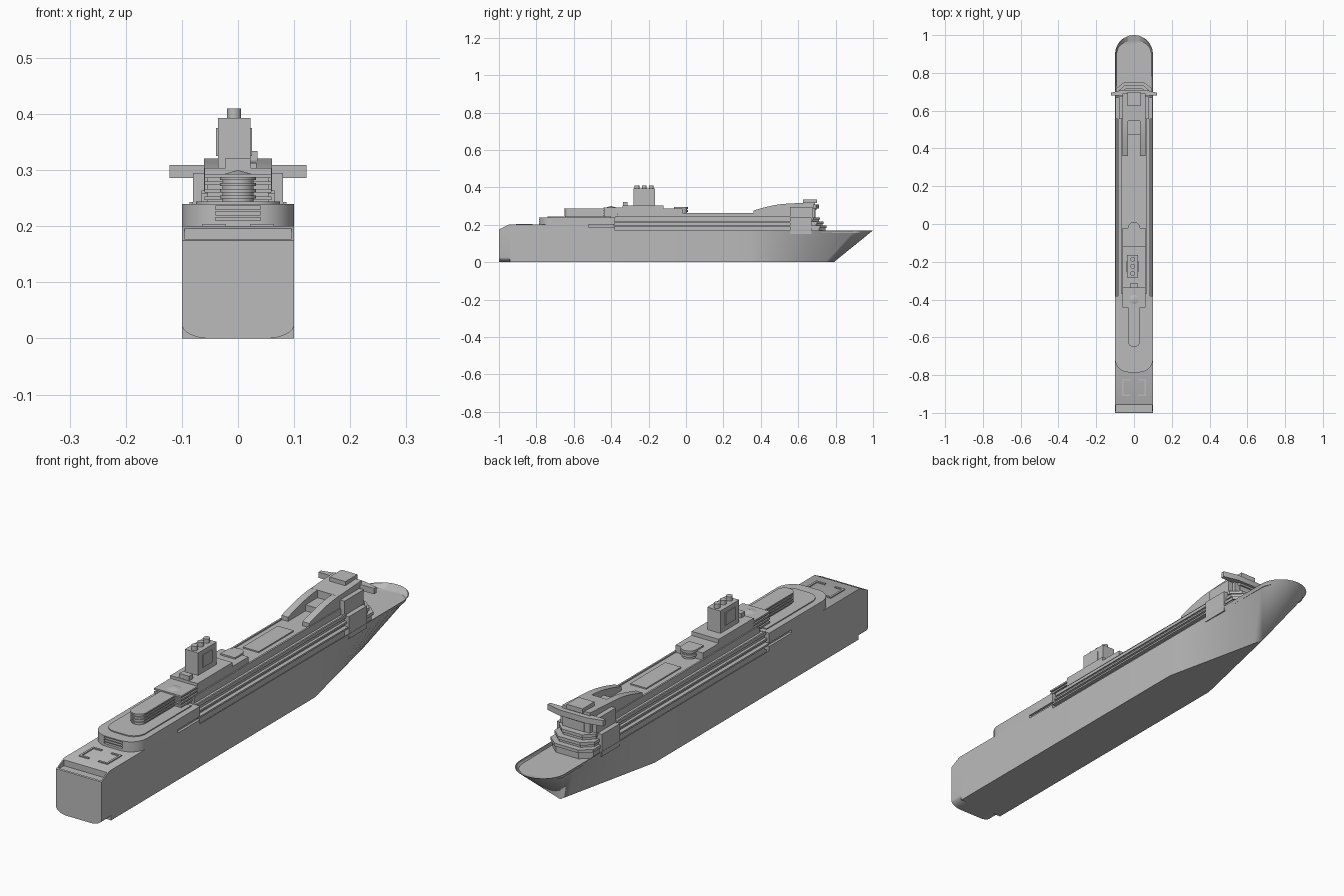
import bpy, bmesh, math
from math import sin, cos, pi

cube = bpy.data.objects.get("Cube")
if cube:
    bpy.data.objects.remove(cube, do_unlink=True)

grey = bpy.data.materials.new("ship_grey")
grey.use_nodes = True
grey.diffuse_color = (0.5, 0.5, 0.5, 1)
grey.node_tree.nodes["Principled BSDF"].inputs["Base Color"].default_value = (0.5, 0.5, 0.5, 1)
made = []


def finish(name, bm):
    bmesh.ops.remove_doubles(bm, verts=bm.verts[:], dist=0.0002)
    bmesh.ops.recalc_face_normals(bm, faces=bm.faces[:])
    mesh = bpy.data.meshes.new(name)
    bm.to_mesh(mesh)
    bm.free()
    mesh.materials.append(grey)
    ob = bpy.data.objects.new(name, mesh)
    bpy.context.collection.objects.link(ob)
    made.append(ob)
    return ob


def loft(name, rings):
    """Closed solid through rings of equal point count."""
    bm = bmesh.new()
    rows = [[bm.verts.new(p) for p in ring] for ring in rings]
    n = len(rows[0])
    for a, b in zip(rows, rows[1:]):
        for i in range(n):
            j = (i + 1) % n
            bm.faces.new((a[i], a[j], b[j], b[i]))
    bm.faces.new(rows[0][::-1])
    bm.faces.new(rows[-1])
    return finish(name, bm)


def up(name, outline, z0, z1):
    return loft(name, [[(x, y, z) for x, y in outline] for z in (z0, z1)])


def across(name, profile, x0, x1):
    return loft(name, [[(x, y, z) for y, z in profile] for x in (x0, x1)])


def box(name, x0, x1, y0, y1, z0, z1):
    return up(name, [(x0, y0), (x1, y0), (x1, y1), (x0, y1)], z0, z1)


def rounded(hw, y0, y1, r0=0, r1=0, seg=10):
    """Outline symmetric in x, with rounded corners at each end."""
    pts = []
    for sx, y, r, start in ((-1, y0, r0, pi), (1, y0, r0, 1.5 * pi),
                            (1, y1, r1, 0), (-1, y1, r1, 0.5 * pi)):
        cy = y + r if y == y0 else y - r
        for i in range(seg + 1 if r else 1):
            a = start + i * pi / 2 / seg
            pts.append((sx * (hw - r) + r * cos(a), cy + r * sin(a)))
    return pts


def decks(name, shape, z0, z1, count, inset=0.005):
    """Recessed core with projecting deck slabs; shape(d) is the outline inset by d."""
    up(name + "_core", shape(inset), z0, z1)
    step = (z1 - z0) / count
    for i in range(count):
        top = z0 + (i + 1) * step
        up(f"{name}_deck_{i + 1}", shape(0), top - step * 0.5, top)


def cut(ob, cutters):
    for c in cutters:
        mod = ob.modifiers.new("cut", "BOOLEAN")
        mod.operation, mod.solver, mod.object = "DIFFERENCE", "EXACT", c
        bpy.context.view_layer.objects.active = ob
        bpy.ops.object.modifier_apply(modifier=mod.name)
        made.remove(c)
        bpy.data.objects.remove(c, do_unlink=True)


# Hull: tapered bottom, straight sides, round flared bow with a sunken foredeck
W, SHEER = 0.1, 0.17
bottom, top = [(W, -0.94), (W, -0.4)], [(W, -0.94), (W, -0.4)]
for i in range(11):
    t = i / 10
    bottom.append((W * (1 - t), 0.34 + 0.45 * t))
    top.append((W, 0.34 + 0.56 * t))
for i in range(1, 17):
    a = i * pi / 32
    bottom.append((0, 0.79))
    top.append((W * cos(a), 0.9 + W * sin(a)))


def ring(half, z, fx=1.0, fy=1.0):
    pts = [(x * fx, y if y < 0.9 else 0.9 + (y - 0.9) * fy, z) for x, y in half]
    return pts + [(-x, y, z) for x, y, z in pts[::-1]]


loft("hull", [ring(bottom, 0), ring(top, SHEER), ring(top, SHEER, 0.97, 0.96),
              ring(top, 0.157, 0.95, 0.72)])

# Transom with rounded bilges
bilge = [(0.05 + 0.05 * sin(a), 0.025 - 0.025 * cos(a)) for a in [i * pi / 16 for i in range(9)]]
section = bilge + [(W, SHEER), (-W, SHEER)] + [(-x, z) for x, z in bilge[::-1]]
loft("transom", [[(x, y, z) for x, z in section] for y in (-1, -0.94)])

# Stern deck with a sloped, slotted end
stern = across("stern_deck", [(-1, 0.17), (-1, 0.175), (-0.95, 0.2), (-0.52, 0.2),
                              (-0.52, 0.187), (-0.38, 0.187), (-0.38, 0.17)], -W, W)
cut(stern, [across("slot_cutter", [(-0.995, 0.172), (-0.995, 0.21), (-0.958, 0.21),
                                   (-0.958, 0.172)], -0.095, 0.095)])
box("side_slot_wall", -0.09, 0.09, -0.525, -0.385, 0.18, 0.206)
for s in (-1, 1):
    box("stern_deck_bar", s * 0.055, s * 0.063, -0.91, -0.82, 0.2, 0.204)
    for y in (-0.91, -0.828):
        box("stern_deck_corner", s * 0.022, s * 0.055, y, y + 0.008, 0.2, 0.204)

# Rounded aft lounge with three window slots
lounge = up("aft_lounge", rounded(W, -0.785, -0.38, 0.07), 0.2, 0.24)
cut(lounge, [box("window_cutter", -0.04, 0.04, -0.8, -0.77, z, z + 0.006)
             for z in (0.21, 0.22, 0.23)])
up("aft_sun_deck", rounded(0.075, -0.74, -0.4, 0.05), 0.24, 0.244)

# Aft pavilion, its house, dish and mast base
decks("aft_pavilion", lambda d: rounded(0.032 - d, -0.652 + d, -0.42, 0.0319 - d), 0.244, 0.288, 4, 0.004)
decks("aft_house", lambda d: rounded(0.06 - d, -0.442 + d, -0.33), 0.24, 0.293, 4, 0.006)
loft("dish", [[(r * cos(i * pi / 12), -0.4 + r * sin(i * pi / 12), z) for i in range(24)]
              for r, z in ((0.025, 0.293), (0.004, 0.299))])
box("mast_base", -0.022, 0.022, -0.338, -0.314, 0.28, 0.322)

# Main superstructure: stepped promenade decks between hull and roof
box("promenade_wall", -0.08, 0.08, -0.39, 0.56, 0.15, 0.236)
for i, (hw, z) in enumerate(((0.096, 0.197), (0.091, 0.217), (0.086, 0.237))):
    box(f"promenade_deck_{i + 1}", -hw, hw, -0.385, 0.56, z - 0.007, z)
for s in (-1, 1):
    box("parapet", s * 0.08, s * 0.086, -0.38, 0.56, 0.235, 0.243)
    box("roof_coaming", s * 0.058, s * 0.065, -0.36, 0.55, 0.25, 0.264)
box("roof_deck", -0.065, 0.065, -0.37, 0.56, 0.23, 0.259)
box("pool_deck", -0.035, 0.035, 0.08, 0.3, 0.259, 0.264)

# Funnel house, funnel and exhaust pipes
box("funnel_house", -0.06, 0.06, -0.34, -0.12, 0.25, 0.304)
box("forward_house", -0.06, 0.06, -0.13, -0.02, 0.25, 0.288)
box("funnel", -0.036, 0.022, -0.282, -0.165, 0.3, 0.393)
for x in (-0.039, 0.022):
    box("funnel_panel", x, x + 0.003, -0.255, -0.195, 0.325, 0.375)
for y in (-0.262, -0.224, -0.186):
    up("exhaust_pipe", [(-0.007 + 0.0125 * cos(i * pi / 8), y + 0.0125 * sin(i * pi / 8))
                        for i in range(16)], 0.39, 0.41)

# Lookout pod ahead of the funnel
up("lookout_drum", rounded(0.027, -0.06, 0.005, 0, 0.0265), 0.25, 0.288)
for z in (0.268, 0.284):
    up("lookout_ring", rounded(0.032, -0.065, 0.01, 0, 0.0315), z, z + 0.01)

# Twin swept wings leading up to the bridge
sweep = [(0.36, 0.24), (0.36, 0.276)]
sweep += [(0.36 + 0.2 * t, 0.276 + 0.037 * sin(t * pi / 2)) for t in [i / 10 for i in range(1, 11)]]
sweep += [(0.56, 0.24)]
for s in (-1, 1):
    across("swept_wing", sweep, s * 0.032, s * 0.061)
box("channel_step", -0.032, 0.032, 0.47, 0.56, 0.25, 0.283)

# Bridge block and roof
box("bridge_lower", -0.099, 0.099, 0.555, 0.67, 0.15, 0.238)
box("bridge_middle", -0.08, 0.08, 0.555, 0.675, 0.23, 0.295)
across("bridge_upper", [(0.545, 0.24), (0.545, 0.313), (0.69, 0.321), (0.69, 0.24)], -0.061, 0.061)
box("bridge_roof_box", -0.035, 0.035, 0.625, 0.7, 0.315, 0.334)


def faceted(hw, y):
    return [(-hw, 0.66), (hw, 0.66), (hw, y - 0.035), (hw * 0.55, y), (-hw * 0.55, y), (-hw, y - 0.035)]


# Stepped bridge front with a lip on every tier
for i, (hw, y, z0, z1) in enumerate(((0.094, 0.752, 0.15, 0.195), (0.088, 0.735, 0.19, 0.217),
                                     (0.082, 0.717, 0.21, 0.24), (0.068, 0.698, 0.235, 0.29))):
    up(f"front_tier_{i + 1}", faceted(hw - 0.004, y - 0.006), z0, z1)
    up(f"front_tier_lip_{i + 1}", faceted(hw, y), z1 - 0.012, z1)

# Navigation wings reaching past the hull
up("bridge_wings", [(-0.122, 0.68), (0.122, 0.68), (0.122, 0.695), (0.06, 0.71),
                    (-0.06, 0.71), (-0.122, 0.695)], 0.286, 0.309)

bpy.ops.object.select_all(action="DESELECT")
for ob in made:
    ob.select_set(True)
bpy.context.view_layer.objects.active = made[0]
bpy.ops.object.shade_smooth_by_angle(angle=math.radians(30))
